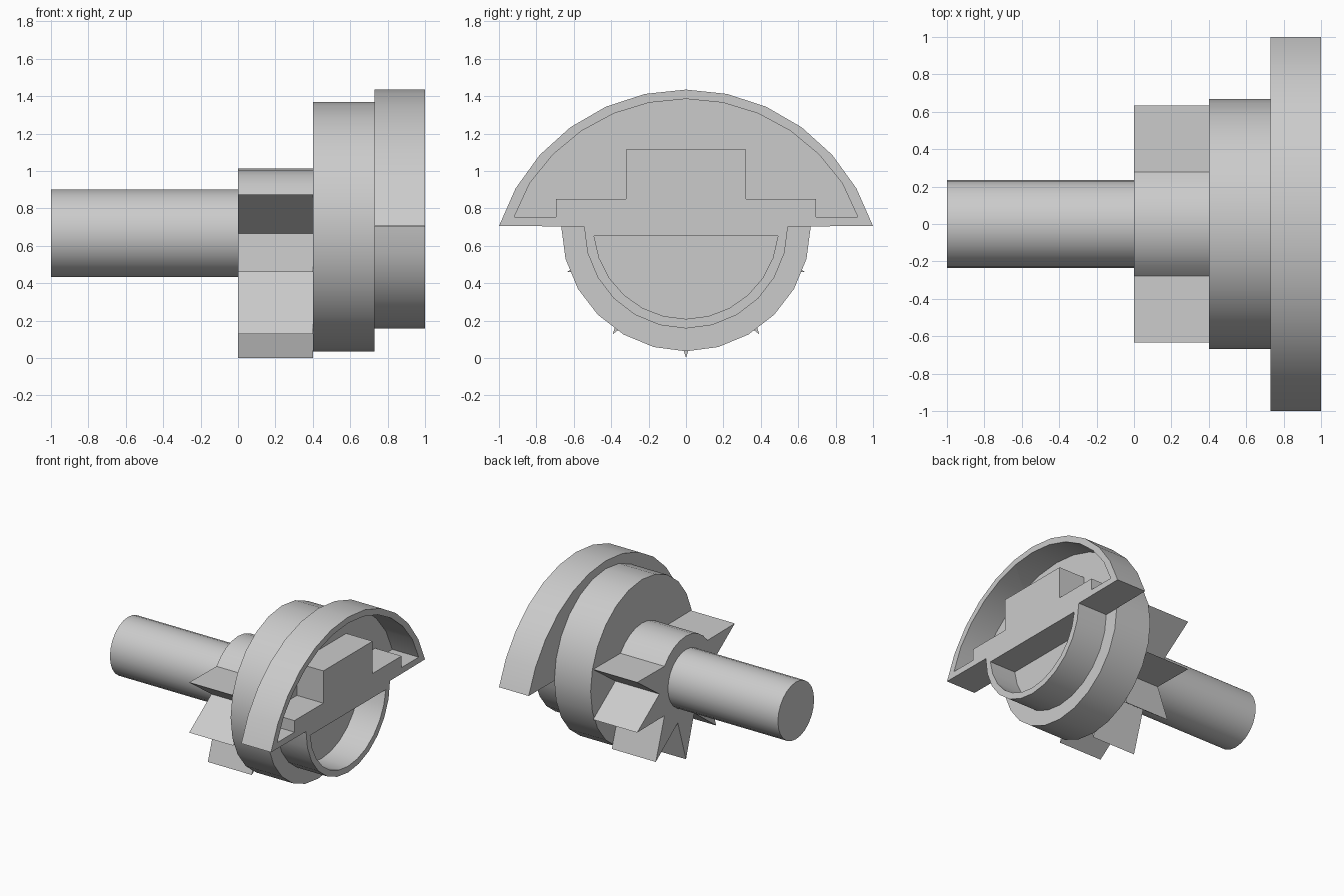
import bpy, bmesh
from math import sin, cos, radians

if "Cube" in bpy.data.objects:
    bpy.data.objects.remove(bpy.data.objects["Cube"])

grey = bpy.data.materials.new("plain grey")
grey.use_nodes = True
grey.diffuse_color = (0.6, 0.6, 0.6, 1)
grey.node_tree.nodes["Principled BSDF"].inputs["Base Color"].default_value = (0.6, 0.6, 0.6, 1)

AXIS_Z = 0.667   # shaft and fins
DISC_Z = 0.703   # disc and collar


def arc(centre, radius, start, end, steps):
    """Points (y, z) along an arc, angles in degrees from +y."""
    angles = [radians(start + (end - start) * i / steps) for i in range(steps + 1)]
    return [(radius * cos(a), centre + radius * sin(a)) for a in angles]


def prism(name, profile, x0, x1):
    """Extrude a (y, z) profile along x."""
    bm = bmesh.new()
    face = bm.faces.new([bm.verts.new((x0, y, z)) for y, z in profile])
    moved = bmesh.ops.extrude_face_region(bm, geom=[face], use_keep_orig=True)["geom"]
    verts = [v for v in moved if isinstance(v, bmesh.types.BMVert)]
    bmesh.ops.translate(bm, verts=verts, vec=(x1 - x0, 0, 0))
    bmesh.ops.recalc_face_normals(bm, faces=bm.faces)
    mesh = bpy.data.meshes.new(name)
    bm.to_mesh(mesh)
    bm.free()
    mesh.materials.append(grey)
    obj = bpy.data.objects.new(name, mesh)
    bpy.context.collection.objects.link(obj)
    return obj


def activate(obj):
    bpy.ops.object.select_all(action="DESELECT")
    obj.select_set(True)
    bpy.context.view_layer.objects.active = obj


def cut(obj, cutter):
    mod = obj.modifiers.new("pocket", "BOOLEAN")
    mod.operation = "DIFFERENCE"
    mod.solver = "EXACT"
    mod.object = cutter
    activate(obj)
    bpy.ops.object.modifier_apply(modifier=mod.name)
    bpy.data.objects.remove(cutter)


# Shaft and round disc
shaft = prism("shaft", arc(AXIS_Z, 0.235, 0, 360, 24)[:-1], -1, 0)
disc = prism("disc", arc(DISC_Z, 0.667, 0, 360, 24)[:-1], 0.4, 0.73)

# Hub: round on top, pointed fins around the sides and bottom
hub_profile = arc(AXIS_Z, 0.345, 36, 144, 8)
for k in range(7):
    tip = 162 + 36 * k
    hub_profile += arc(AXIS_Z, 0.667, tip, tip, 1)[:1]
    if k < 6:
        hub_profile += arc(AXIS_Z, 0.345, tip + 18, tip + 18, 1)[:1]
hub = prism("finned_hub", hub_profile, 0, 0.4)

# Flange: wide arched top joined to a half-round collar
top = arc(0.385, 1.05, 17.8, 162.2, 12)
collar = arc(DISC_Z, 0.545, 180, 360, 12)
flange = prism("flange", top + collar, 0.73, 1)

# Upper pocket, with a stepped floor
steps = [(0.695, 0.755), (0.695, 0.85), (0.32, 0.85), (0.32, 1.115)]
floor = [(-y, z) for y, z in steps] + steps[::-1]
pocket = arc(0.385, 1.0, 22, 158, 12)
pocket[0], pocket[-1] = (0.918, 0.755), (-0.918, 0.755)
cut(flange, prism("upper_cutter", pocket + floor, 0.76, 1.1))

# Lower half-round pocket
cut(flange, prism("lower_cutter", arc(DISC_Z, 0.494, 186, 354, 12), 0.76, 1.1))

for obj in (shaft, disc, hub, flange):
    activate(obj)
    bpy.ops.object.shade_smooth_by_angle(angle=radians(30))
